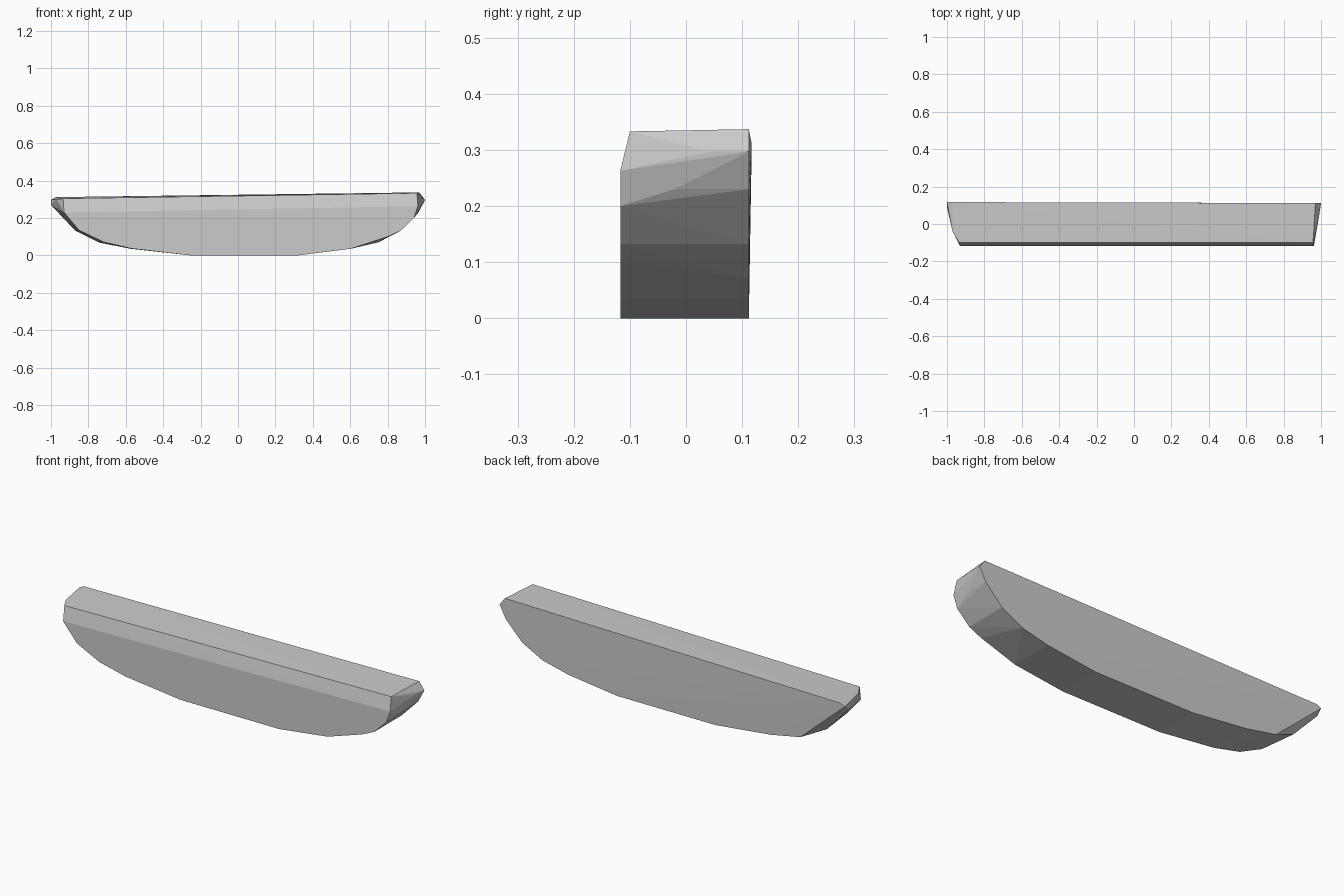
import bpy
import bmesh

cube = bpy.data.objects.get("Cube")
if cube:
    bpy.data.objects.remove(cube)

# Single stone grey
grey = bpy.data.materials.new("stone grey")
grey.use_nodes = True
colour = (0.6, 0.6, 0.6, 1)
grey.diffuse_color = colour
grey.node_tree.nodes["Principled BSDF"].inputs["Base Color"].default_value = colour

FRONT, BEVEL, BACK = -0.117, -0.1, 0.112

# Outlines as (x, z): flat front face, bevelled front lip, flat back face
front = [(-0.93, 0.23), (-0.85, 0.135), (-0.72, 0.072), (-0.57, 0.037),
         (-0.25, 0), (0.32, 0), (0.6, 0.035), (0.8, 0.1),
         (0.87, 0.132), (0.94, 0.2), (0.962, 0.263)]
lip = [(-0.935, 0.304), (0.957, 0.333)]
back = [(-0.95, 0.312), (-0.74, 0.068), (-0.57, 0.035), (-0.25, 0),
        (0.32, 0), (0.6, 0.035), (0.75, 0.07), (0.87, 0.132),
        (0.965, 0.23), (1, 0.297), (0.97, 0.337)]

# Chipped corners of the two ends as (x, y, z)
tips = [(-1, 0.117, 0.298), (-0.975, 0.117, 0.311), (-1, 0.09, 0.27),
        (-0.97, -0.04, 0.3), (-0.87, 0.08, 0.132),
        (0.99, 0.045, 0.297), (0.962, -0.02, 0.23)]

# Faceted slab wrapped around the outlines
bm = bmesh.new()
for outline, y in ((front, FRONT), (lip, BEVEL), (back, BACK)):
    for x, z in outline:
        bm.verts.new((x, y, z))
for tip in tips:
    bm.verts.new(tip)
hull = bmesh.ops.convex_hull(bm, input=bm.verts[:])
loose = [v for v in bm.verts if not v.link_faces]
bmesh.ops.delete(bm, geom=loose, context='VERTS')
bmesh.ops.recalc_face_normals(bm, faces=bm.faces[:])

mesh = bpy.data.meshes.new("stone_slab")
bm.to_mesh(mesh)
bm.free()
mesh.materials.append(grey)
slab = bpy.data.objects.new("stone_slab", mesh)
bpy.context.collection.objects.link(slab)
